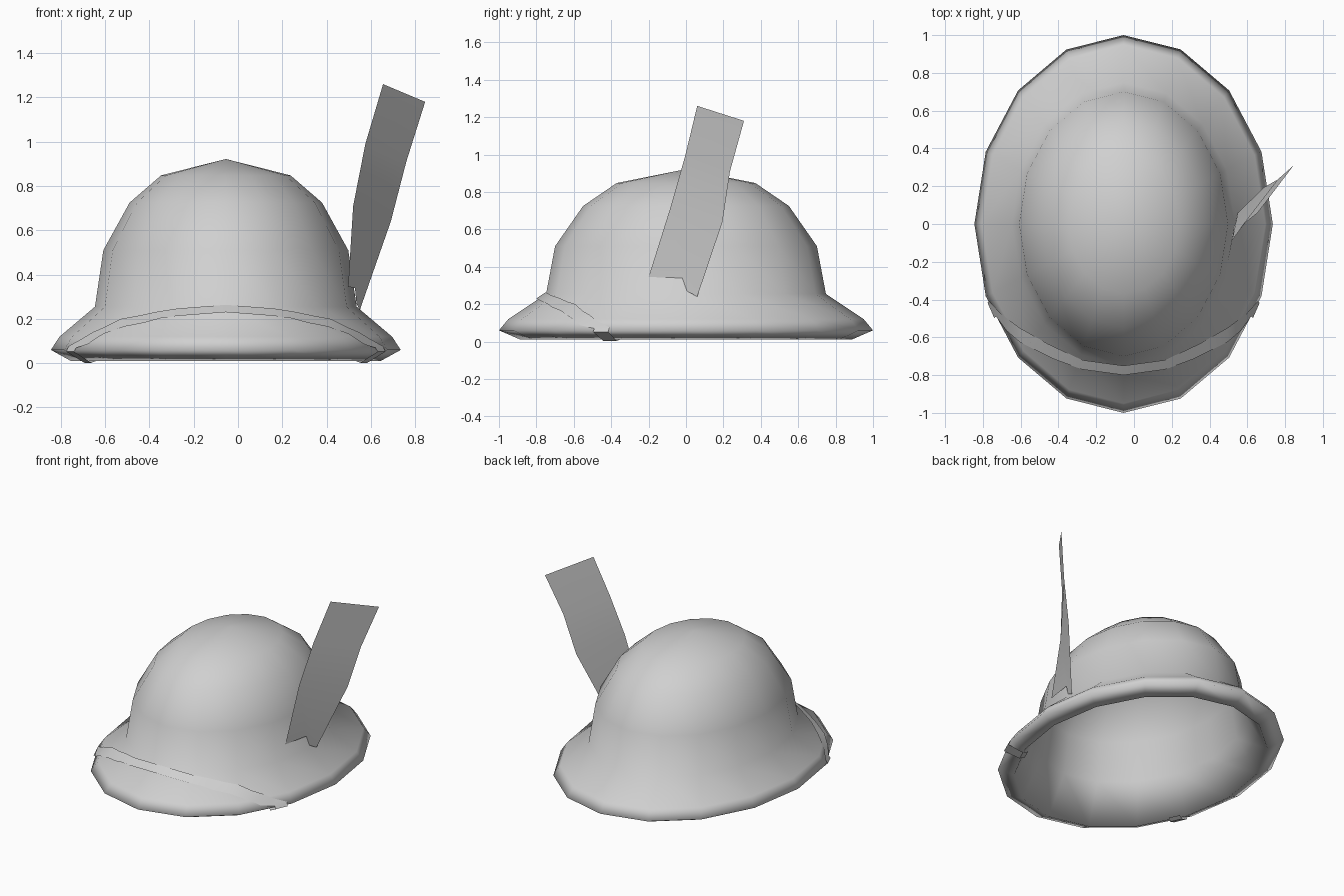
import bpy, math

cube = bpy.data.objects.get("Cube")
if cube:
    bpy.data.objects.remove(cube, do_unlink=True)

SEGMENTS = 16
CENTRE_X, RADIUS_X = -0.055, 0.79

grey = bpy.data.materials.new("plain grey")
grey.use_nodes = True
grey.diffuse_color = (0.63, 0.63, 0.63, 1)
grey.node_tree.nodes["Principled BSDF"].inputs["Base Color"].default_value = (0.63, 0.63, 0.63, 1)


def add_mesh(name, verts, faces, angle):
    mesh = bpy.data.meshes.new(name)
    mesh.from_pydata(verts, [], faces)
    mesh.materials.append(grey)
    obj = bpy.data.objects.new(name, mesh)
    bpy.context.collection.objects.link(obj)
    bpy.ops.object.select_all(action="DESELECT")
    obj.select_set(True)
    bpy.context.view_layer.objects.active = obj
    bpy.ops.object.shade_smooth_by_angle(angle=math.radians(angle))


def strip_faces(rows, cols):
    return [(r * cols + c, r * cols + c + 1, (r + 1) * cols + c + 1, (r + 1) * cols + c)
            for r in range(rows - 1) for c in range(cols - 1)]


# Helmet shell: (radius fraction, height) from the outer crown, round the rim, to the inner crown
outer = [(0.37, 0.848), (0.55, 0.725), (0.70, 0.51), (0.748, 0.255), (0.95, 0.12), (1.0, 0.06)]
inner = [(0.885, 0.01), (0.735, 0.25), (0.688, 0.505), (0.54, 0.712), (0.357, 0.832)]
profile = outer + inner
verts = []
for r, z in profile:
    for i in range(SEGMENTS):
        a = math.tau * i / SEGMENTS
        verts.append((CENTRE_X + RADIUS_X * r * math.cos(a), r * math.sin(a), z))
faces = []
for k in range(len(profile) - 1):
    for i in range(SEGMENTS):
        j = (i + 1) % SEGMENTS
        faces.append((k * SEGMENTS + i, (k + 1) * SEGMENTS + i,
                      (k + 1) * SEGMENTS + j, k * SEGMENTS + j))
top, under = len(verts), len(verts) + 1
verts += [(CENTRE_X, 0, 0.922), (CENTRE_X, 0, 0.905)]
last = (len(profile) - 1) * SEGMENTS
for i in range(SEGMENTS):
    j = (i + 1) % SEGMENTS
    faces += [(top, i, j), (under, last + j, last + i)]
add_mesh("helmet_shell", verts, faces, 180)


def brim_height(x, y):
    """Height of the faceted brim under a point given from the helmet centre."""
    step = math.tau / SEGMENTS
    u = x / RADIUS_X
    r = max(u * math.cos((k + 0.5) * step) + y * math.sin((k + 0.5) * step)
            for k in range(SEGMENTS)) / math.cos(step / 2)
    for (r0, z0), (r1, z1) in zip(outer[3:], outer[4:]):
        if r <= r1:
            return z0 + (z1 - z0) * (max(r, r0) - r0) / (r1 - r0)
    return 0.06


# Chin strap: flat band laid over the front of the brim, hooked under the rim at both sides
upper = [(0, -0.75), (0.22, -0.72), (0.40, -0.635), (0.55, -0.55), (0.65, -0.475), (0.71, -0.41)]
lower = [(0, -0.80), (0.22, -0.77), (0.37, -0.715), (0.55, -0.625), (0.62, -0.565), (0.675, -0.49)]


def refine(points):
    out = []
    for (ax, ay), (bx, by) in zip(points, points[1:]):
        out += [(ax, ay), ((ax + bx) / 2, (ay + by) / 2)]
    return out + [points[-1]]


half = [[(x, y, brim_height(x, y) + 0.01) for x, y in pair]
        for pair in zip(refine(upper), refine(lower))]
end = half[-1]
for scale, z in ((1.015, 0.052), (0.9, 0.002), (0.86, 0.012)):
    half.append([(x * scale, y * scale, z) for x, y, _ in end])
mirrored = [[(-x, y, z) for x, y, z in row] for row in reversed(half[1:])]
rows = mirrored + half
# faces run lower-to-upper so that the band faces outwards
add_mesh("chin_strap", [(x + CENTRE_X, y, z) for row in rows for x, y, z in reversed(row)],
         [face[::-1] for face in strip_faces(len(rows), 2)], 40)

# Feather: one curved sheet, its notched foot tucked against the side of the crown
left_edge = [(0.497, -0.20, 0.345), (0.52, -0.085, 0.71), (0.575, -0.005, 0.99), (0.655, 0.06, 1.26)]
right_edge = [(0.55, 0.06, 0.24), (0.69, 0.195, 0.64), (0.76, 0.235, 0.91), (0.845, 0.31, 1.18)]
points = [p for pair in zip(left_edge, right_edge) for p in pair]
foot_notch = [(0.528, -0.02, 0.34), (0.535, 0.005, 0.27)]
base = len(points)
feather_faces = strip_faces(len(left_edge), 2)
feather_faces[0] = (0, base, base + 1, 1, 3, 2)
add_mesh("feather", points + foot_notch, feather_faces, 60)
